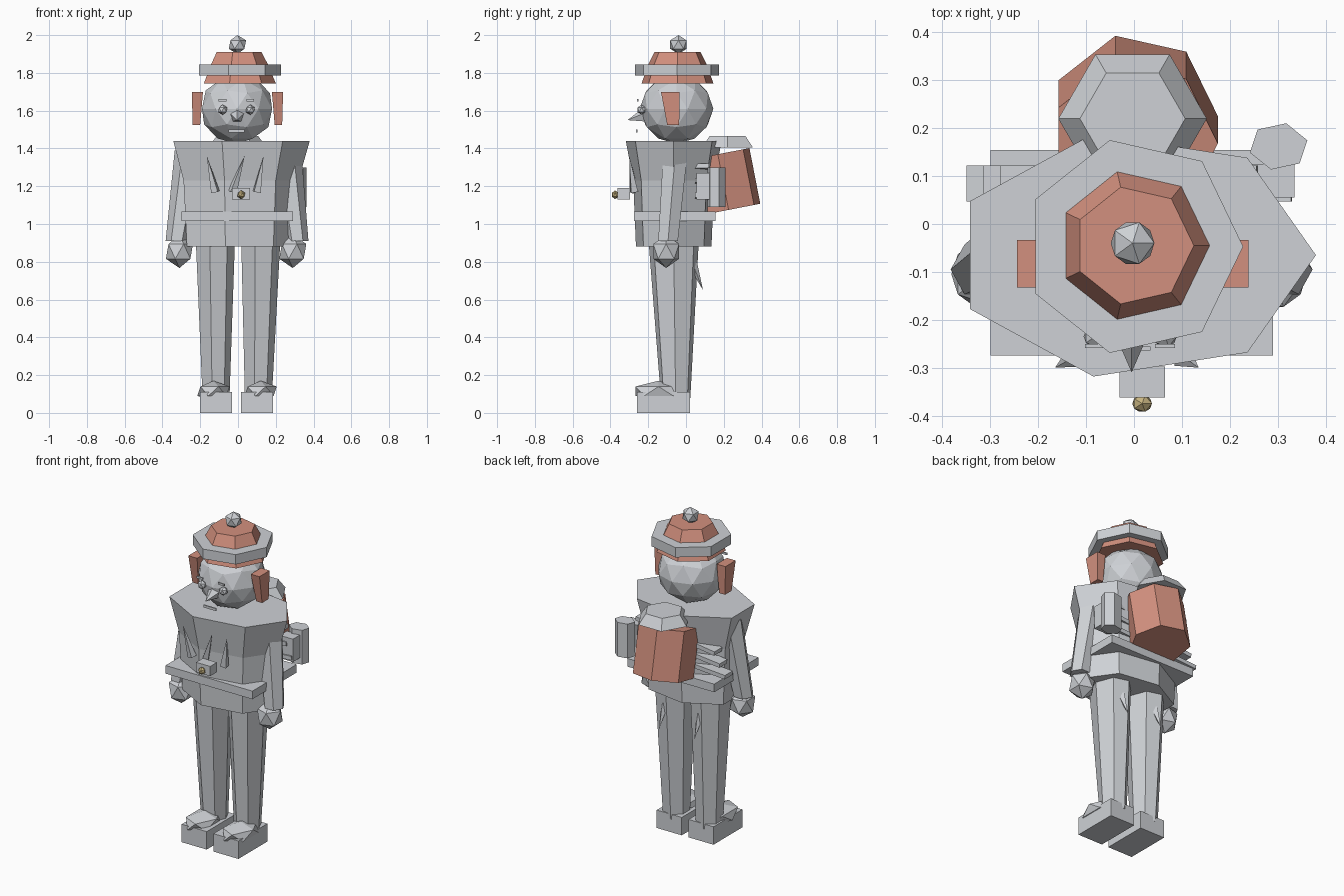
import bpy, bmesh
from math import radians, cos, sin, pi
from mathutils import Matrix, Vector, Euler

if "Cube" in bpy.data.objects:
    bpy.data.objects.remove(bpy.data.objects["Cube"], do_unlink=True)


def material(name, rgb):
    m = bpy.data.materials.new(name)
    m.use_nodes = True
    m.diffuse_color = (*rgb, 1)
    m.node_tree.nodes["Principled BSDF"].inputs["Base Color"].default_value = (*rgb, 1)
    return m


GREY = material("pale grey", (0.62, 0.64, 0.67))
RED = material("clay red", (0.65, 0.28, 0.21))
GOLD = material("old gold", (0.58, 0.46, 0.22))


def finish(bm, name, mat):
    bmesh.ops.recalc_face_normals(bm, faces=bm.faces)
    me = bpy.data.meshes.new(name)
    bm.to_mesh(me)
    bm.free()
    me.materials.append(mat)
    ob = bpy.data.objects.new(name, me)
    bpy.context.collection.objects.link(ob)
    return ob


def loft(name, n, rings, mat=GREY, turn=0):
    """Capped n-sided solid through rings of (x, y, z, radius x, radius y)."""
    bm = bmesh.new()
    loops = []
    for x, y, z, rx, ry in rings:
        angles = [radians(turn) + 2 * pi * i / n for i in range(n)]
        loops.append([bm.verts.new((x + rx * cos(a), y + ry * sin(a), z)) for a in angles])
    for lo, hi in zip(loops, loops[1:]):
        for i in range(n):
            j = (i + 1) % n
            bm.faces.new((lo[i], lo[j], hi[j], hi[i]))
    bm.faces.new(loops[0])
    bm.faces.new(loops[-1])
    return finish(bm, name, mat)


def box(name, centre, size, mat=GREY, rot=(0, 0, 0)):
    bm = bmesh.new()
    turn = Euler([radians(a) for a in rot]).to_matrix().to_4x4()
    m = Matrix.Translation(centre) @ turn @ Matrix.Diagonal((*size, 1))
    bmesh.ops.create_cube(bm, size=1, matrix=m)
    return finish(bm, name, mat)


def ball(name, centre, size, detail=1, mat=GREY):
    bm = bmesh.new()
    m = Matrix.Translation(centre) @ Matrix.Diagonal((*size, 1))
    bmesh.ops.create_icosphere(bm, subdivisions=detail, radius=1, matrix=m)
    return finish(bm, name, mat)


def spike(name, base, tip, r, sides=4, mat=GREY):
    bm = bmesh.new()
    a, b = Vector(base), Vector(tip)
    turn = (b - a).to_track_quat('Z', 'Y').to_matrix().to_4x4()
    bmesh.ops.create_cone(bm, cap_ends=True, segments=sides, radius1=r, radius2=0,
                          depth=(b - a).length,
                          matrix=Matrix.Translation((a + b) / 2) @ turn)
    return finish(bm, name, mat)


# Coat with wide shoulders
loft("coat", 7, [(0, -.065, .88, .30, .205), (0, -.065, 1.23, .32, .22),
                 (0, -.065, 1.44, .38, .26)])
box("belt", (-.005, -.06, 1.04), (.59, .43, .05))
box("buckle", (.017, -.33, 1.16), (.095, .065, .06))
ball("buckle_stud", (.017, -.375, 1.155), (.023, .02, .023), mat=GOLD)

# Chest braid points
for i, (x, lean) in enumerate([(-.12, -.045), (-.03, .065), (.1, .035)]):
    spike(f"chest_point_{i + 1}", (x, -.275, 1.17), (x + lean, -.3, 1.36), .026)

# Limbs, mirrored left and right
for side, s in (("right", -1), ("left", 1)):
    loft(f"{side}_arm", 6, [(.32 * s - .005, -.095, .91, .058, .06),
                            (.25 * s, -.055, 1.39, .085, .075)])
    ball(f"{side}_hand", (.30 * s - .01, -.105, .855), (.08, .08, .088))
    loft(f"{side}_leg", 7, [(.112 * s - .008, -.055, .08, .075, .08),
                            (.12 * s - .005, -.065, .89, .108, .135)])
    box(f"{side}_shoe", (.108 * s - .008, -.12, .055), (.17, .28, .11))
    ball(f"{side}_shoe_top", (.125 * s - .005, -.145, .115), (.095, .145, .055))
    spike(f"{side}_leg_tuft", (.12 * s, .035, .79), (.12 * s, .09, .65), .025)

# Head and face
ball("head", (-.005, -.05, 1.61), (.195, .195, .185), 2)
for side, s in (("right", -1), ("left", 1)):
    x = .073 * s - .008
    ball(f"{side}_eye", (x, -.235, 1.605), (.027, .025, .027))
    box(f"{side}_brow", (x, -.255, 1.655), (.042, .008, .012))
    # Hanging ear flap of the hat
    loft(f"{side}_ear_flap", 4, [(.217 * s - .003, -.068, 1.525, .028, .045),
                                 (.212 * s - .003, -.083, 1.70, .042, .07)], RED, 45)
spike("nose", (-.005, -.215, 1.575), (-.005, -.31, 1.55), .042, 5)
box("mouth", (-.008, -.26, 1.492), (.085, .008, .015))

# Hat
loft("hat_crown", 7, [(0, -.045, 1.745, .20, .195), (0, -.045, 1.845, .158, .158),
                      (0, -.045, 1.91, .125, .125)], RED)
loft("hat_brim", 7, [(0, -.047, 1.785, .228, .228), (0, -.047, 1.845, .228, .228)])
ball("hat_bobble", (-.003, -.04, 1.95), (.051, .051, .05))

# Back load: roll pack, lid, straps and flask
pack = loft("back_pack", 7, [(0, 0, -.15, .175, .175), (0, 0, .15, .175, .175)], RED)
pack.location = (0, .197, 1.222)
pack.rotation_euler = (radians(11), 0, 0)
loft("pack_lid", 6, [(-.003, .22, 1.405, .155, .155), (-.003, .22, 1.465, .11, .11)])
for i, (z, tilt) in enumerate([(1.13, -4), (1.20, -6), (1.27, -8)]):
    box(f"back_strap_{i + 1}", (-.01, .085, z), (.68 - .07 * i, .075, .025), rot=(0, tilt, 0))
loft("flask", 6, [(.302, .162, 1.09, .062, .05), (.302, .162, 1.30, .062, .05)], turn=15)
box("flask_strap", (.29, .09, 1.2), (.09, .07, .14))
